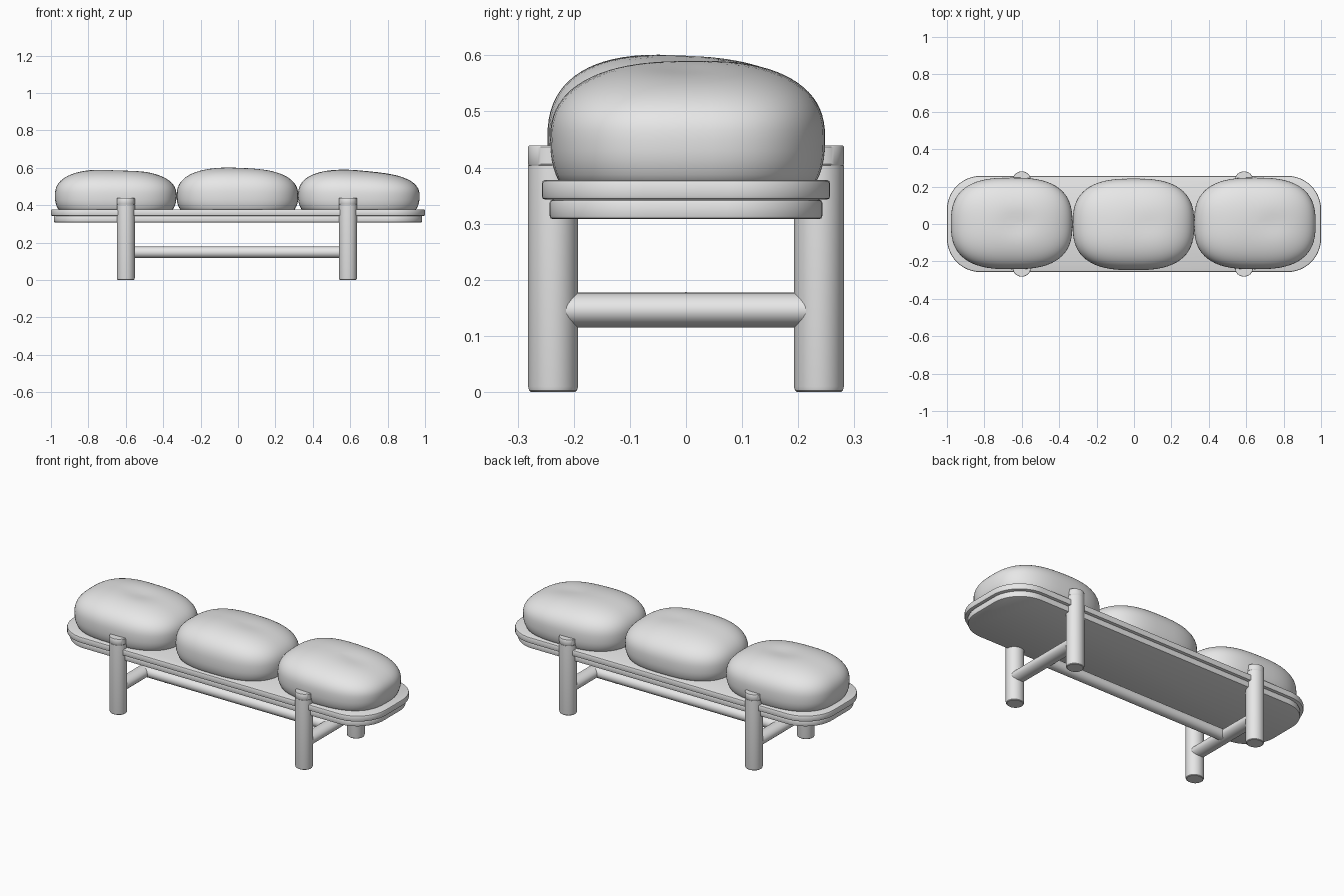
import bpy, bmesh, math
from mathutils import Vector

if "Cube" in bpy.data.objects:
    bpy.data.objects.remove(bpy.data.objects["Cube"])

grey = bpy.data.materials.new("light grey")
grey.diffuse_color = (0.8, 0.8, 0.8, 1)
grey.use_nodes = True
grey.node_tree.nodes["Principled BSDF"].inputs["Base Color"].default_value = grey.diffuse_color


def finish(name, bm, angle=35):
    me = bpy.data.meshes.new(name)
    bmesh.ops.recalc_face_normals(bm, faces=bm.faces[:])
    bm.to_mesh(me)
    bm.free()
    ob = bpy.data.objects.new(name, me)
    bpy.context.collection.objects.link(ob)
    me.materials.append(grey)
    bpy.ops.object.select_all(action='DESELECT')
    ob.select_set(True)
    bpy.context.view_layer.objects.active = ob
    bpy.ops.object.shade_smooth_by_angle(angle=math.radians(angle))
    return ob


def stack(name, rings):
    """Skin a list of equal-length point rings and cap both ends."""
    bm = bmesh.new()
    vr = [[bm.verts.new(p) for p in r] for r in rings]
    n = len(vr[0])
    for a, b in zip(vr, vr[1:]):
        for i in range(n):
            j = (i + 1) % n
            bm.faces.new((a[i], a[j], b[j], b[i]))
    bm.faces.new(vr[0][::-1])
    bm.faces.new(vr[-1])
    return finish(name, bm)


# Seat boards: rounded rectangles with softened rims
def board(name, hx, hy, r, z0, z1, bev=0.006):
    def ring(inset, z):
        pts = []
        for k, (sx, sy) in enumerate([(1, 1), (-1, 1), (-1, -1), (1, -1)]):
            for i in range(13):
                a = math.pi / 2 * (k + i / 12)
                pts.append((sx * (hx - r) + (r - inset) * math.cos(a),
                            sy * (hy - r) + (r - inset) * math.sin(a), z))
        return pts
    stack(name, [ring(bev, z0), ring(bev * .3, z0 + bev * .3), ring(0, z0 + bev),
                 ring(0, z1 - bev), ring(bev * .3, z1 - bev * .3), ring(bev, z1)])


board("seat_board_upper", 1.0, 0.257, 0.18, 0.343, 0.378)
board("seat_board_lower", 0.985, 0.243, 0.17, 0.308, 0.343)


# Legs with a thin separate cap on top
def post(name, x, y, levels):
    stack(name, [[(x + .048 * s * math.cos(t * math.pi / 24), y + .0445 * s * math.sin(t * math.pi / 24), z)
                  for t in range(48)] for s, z in levels])


LEG_X = (-0.6, 0.588)
for x, side in zip(LEG_X, ("left", "right")):
    for y, face in ((-0.237, "front"), (0.237, "back")):
        post(f"{face}_{side}_leg", x, y, [(.88, 0), (.96, .003), (1, .01), (1, .404)])
        post(f"{face}_{side}_leg_cap", x, y, [(.97, .404), (1, .406), (1, .437), (.97, .439)])


# Stretchers: one across each leg pair, one lengthwise
def rail(name, p, q, side_r, up_r):
    p, q = Vector(p), Vector(q)
    side = (q - p).normalized().cross(Vector((0, 0, 1)))
    off = [side * side_r * math.cos(t * math.pi / 16) + Vector((0, 0, up_r * math.sin(t * math.pi / 16)))
           for t in range(32)]
    stack(name, [[p + o for o in off], [q + o for o in off]])


for x, side in zip(LEG_X, ("left", "right")):
    rail(f"{side}_cross_stretcher", (x, -0.237, 0.146), (x, 0.237, 0.146), 0.041, 0.031)
rail("long_stretcher", (LEG_X[0], 0, 0.148), (LEG_X[1], 0, 0.148), 0.03, 0.03)


# Cushions: squashed superellipsoids with a soft dimple and slight tilt
def spow(v, e):
    return math.copysign(abs(v) ** e, v)


def cushion(name, cx, cy, top, tilt_x, tilt_y, dimple, dx):
    bm = bmesh.new()
    bmesh.ops.create_uvsphere(bm, u_segments=64, v_segments=40, radius=1)
    cz = 0.45
    for v in bm.verts:
        x, y, z = v.co
        h = math.hypot(x, y)
        a = math.atan2(y, x)
        w = spow(h, 2 / 2.5)
        px = w * spow(math.cos(a), 2 / 2.7)
        py = w * spow(math.sin(a), 2 / 2.7)
        pz = spow(z, 2 / 2.5)
        if pz > 0:
            pz *= top - cz + tilt_x * px + tilt_y * py
            pz -= dimple * math.exp(-((px - dx) ** 2 + py ** 2) / .08)
        else:
            pz *= 0.16
        v.co = (cx + .325 * px, cy + .245 * py, max(cz + pz, 0.37))
    finish(name, bm, 50)


cushion("left_cushion", -0.654, 0.003, 0.592, -0.006, 0.0, 0.010, 0.1)
cushion("middle_cushion", -0.003, -0.002, 0.600, -0.005, -0.012, 0.005, 0.25)
cushion("right_cushion", 0.646, 0.003, 0.588, -0.016, 0.003, 0.007, 0.3)
